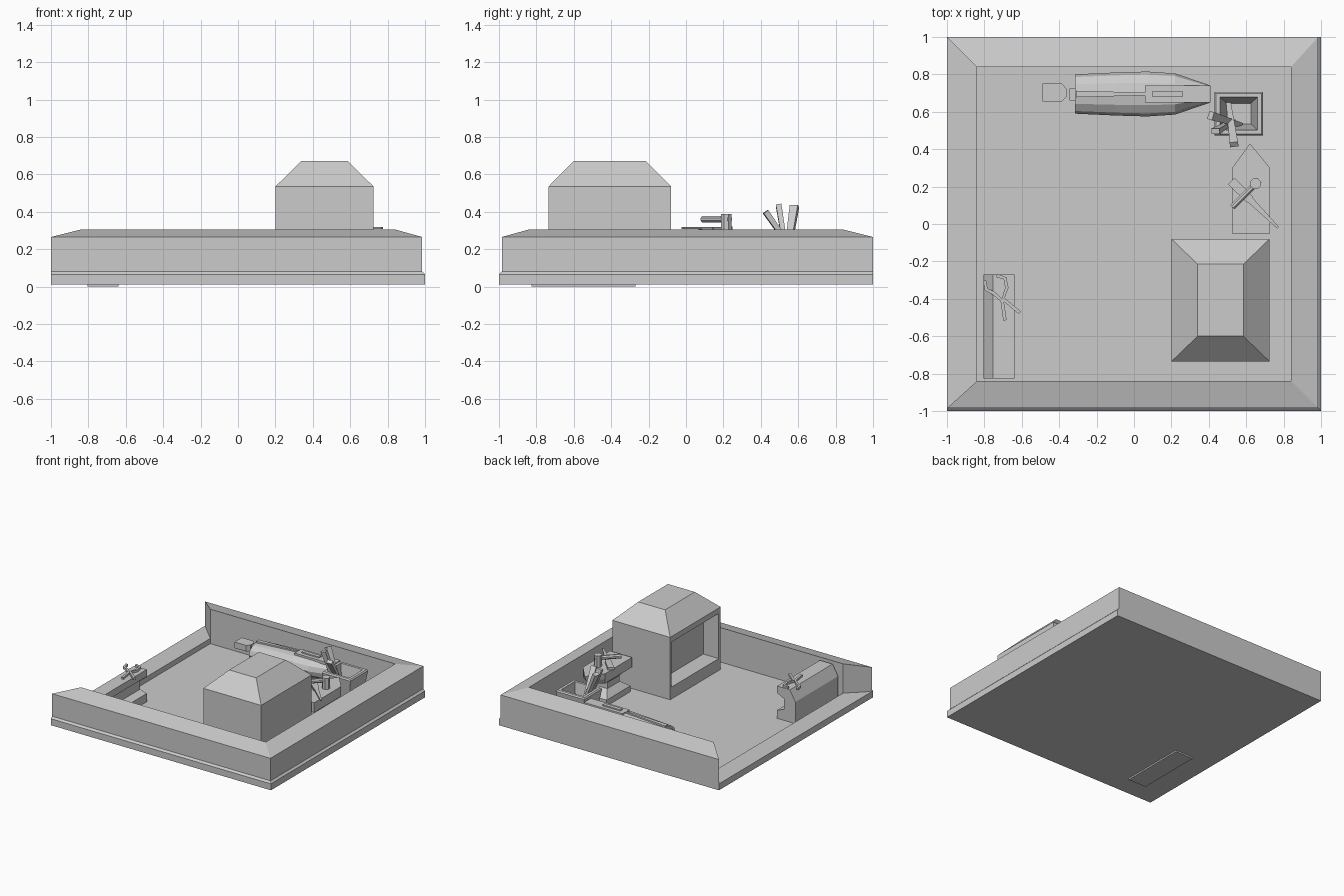
import bpy, bmesh, math
from mathutils import Vector

if "Cube" in bpy.data.objects:
    bpy.data.objects.remove(bpy.data.objects["Cube"])


def mesh(name, verts, faces, smooth=False):
    me = bpy.data.meshes.new(name)
    me.from_pydata(verts, [], faces)
    bm = bmesh.new()
    bm.from_mesh(me)
    bmesh.ops.recalc_face_normals(bm, faces=bm.faces)
    bm.to_mesh(me)
    bm.free()
    ob = bpy.data.objects.new(name, me)
    bpy.context.collection.objects.link(ob)
    if smooth:
        me.shade_smooth()
    return ob


def loft(name, rings, closed=False):
    """Skin equal-length rings of points; cap the ends unless closed."""
    n, m = len(rings[0]), len(rings)
    faces = [(i * n + j, i * n + (j + 1) % n, ((i + 1) % m) * n + (j + 1) % n, ((i + 1) % m) * n + j)
             for i in range(m if closed else m - 1) for j in range(n)]
    if not closed:
        faces += [tuple(range(n)), tuple(range((m - 1) * n, m * n))]
    return mesh(name, [p for r in rings for p in r], faces)


def rect(x0, x1, y0, y1, z):
    return [(x0, y0, z), (x1, y0, z), (x1, y1, z), (x0, y1, z)]


def box(name, x0, x1, y0, y1, z0, z1):
    return loft(name, [rect(x0, x1, y0, y1, z0), rect(x0, x1, y0, y1, z1)])


def rod(name, a, b, w0, w1, t0, t1, sides=4):
    """Tapered bar from a to b, w wide and t thick."""
    a, b = Vector(a), Vector(b)
    d = (b - a).normalized()
    ref = Vector((0, 0, 1)) if abs(d.z) < 0.95 else Vector((0, 1, 0))
    u = d.cross(ref).normalized()
    v = u.cross(d)
    k = 1 / math.cos(math.pi / sides) if sides == 4 else 1
    ang = [2 * math.pi * (i + 0.5) / sides for i in range(sides)]
    ring = lambda p, w, t: [p + u * math.cos(q) * w / 2 * k + v * math.sin(q) * t / 2 * k for q in ang]
    return loft(name, [ring(a, w0, t0), ring(b, w1, t1)])


def ribbon(name, pts, w, z0, z1):
    """Flat bar following a path of xy points."""
    rings = []
    for i, p in enumerate(pts):
        q, r = Vector(pts[max(i - 1, 0)]), Vector(pts[min(i + 1, len(pts) - 1)])
        d = (r - q).normalized()
        n = Vector((-d.y, d.x)) * w / 2
        l, s = Vector(p) + n, Vector(p) - n
        rings.append([(l.x, l.y, z0), (s.x, s.y, z0), (s.x, s.y, z1), (l.x, l.y, z1)])
    return loft(name, rings)


# floor slab and low sill on the open left side
box("floor", -1, 1, -1, 1, 0.012, 0.022)
loft("open_sill", [[(-1, s, 0.012), (-0.84, s * 0.84, 0.012), (-0.84, s * 0.84, 0.065), (-1, s, 0.065)]
                   for s in (-1, 1)])

# three mitred walls, with a stepped foot and sloping top
corners = [(-1, -1), (1, -1), (1, 1), (-1, 1)]
profile = [(1, 0.012), (1, 0.065), (0.985, 0.08), (0.985, 0.265), (0.84, 0.305), (0.84, 0.012)]
rings = []
for cx, cy in corners:
    ring = []
    for r, z in profile:
        flush = 1 if 0.9 < r < 1 else r
        ring.append((cx * (r if cx > 0 else flush), cy * (flush if cy > 0 else r), z))
    rings.append(ring)
loft("walls", rings)

# forge body with a recessed mouth on its left side
body = box("forge_body", 0.2, 0.725, -0.735, -0.08, 0.02, 0.535)
cutter = box("forge_cutter", 0.1, 0.34, -0.71, -0.10, 0.12, 0.49)
cutter.hide_render = True
cutter.hide_viewport = True
mod = body.modifiers.new("mouth", "BOOLEAN")
mod.object = cutter
mod.operation = "DIFFERENCE"
mod.solver = "EXACT"
loft("forge_hood", [rect(0.2, 0.725, -0.735, -0.08, 0.535), rect(0.34, 0.585, -0.6, -0.215, 0.672)])

# bellows: rounded tapering bag
rings = []
for x, hw, zt in [(-0.315, 0.105, 0.235), (-0.1, 0.115, 0.245), (0.07, 0.12, 0.25),
                  (0.22, 0.11, 0.25), (0.41, 0.045, 0.245)]:
    n = 12
    rings.append([(x, 0.695 + hw * math.cos(2 * math.pi * i / n),
                   zt - 0.075 + 0.075 * math.sin(2 * math.pi * i / n)) for i in range(n)])
loft("bellows_bag", rings)
for s, x in (("rear", -0.2), ("fore", 0.2)):
    box("bellows_stand_" + s, x - 0.03, x + 0.03, 0.63, 0.76, 0.02, 0.12)
rod("bellows_ridge", (-0.31, 0.695, 0.236), (0.06, 0.695, 0.25), 0.035, 0.015, 0.02, 0.02)
box("bellows_plate", 0.06, 0.41, 0.65, 0.74, 0.235, 0.258)
box("bellows_slot_bar", 0.1, 0.26, 0.68, 0.71, 0.255, 0.268)
box("bellows_neck", -0.345, -0.31, 0.66, 0.725, 0.15, 0.21)

# small block behind the bellows
loft("bellows_handle", [[(-0.49, 0.655, z), (-0.385, 0.655, z), (-0.362, 0.68, z), (-0.362, 0.725, z),
                         (-0.385, 0.75, z), (-0.49, 0.75, z)] for z in (0.15, 0.2)])

# square tapered bucket with sticks
cx, cy = 0.56, 0.59
rings = [rect(cx - a, cx + a, cy - b, cy + b, z) for a, b, z in
         [(0.09, 0.08, 0.022), (0.13, 0.116, 0.262), (0.122, 0.108, 0.272),
          (0.1, 0.088, 0.272), (0.065, 0.055, 0.06)]]
loft("bucket", rings)
for i, (a, b) in enumerate([((0.57, 0.53, 0.1), (0.41, 0.58, 0.43)),
                            ((0.53, 0.55, 0.1), (0.435, 0.495, 0.435)),
                            ((0.505, 0.65, 0.08), (0.535, 0.425, 0.4))]):
    rod("stick_%d" % (i + 1), a, b, 0.025, 0.045, 0.02, 0.03)

# anvil: foot, waist and flaring face
rings = [rect(0.625 - a, 0.625 + a, y0, y1, z) for a, y0, y1, z in
         [(0.1, -0.03, 0.28, 0.022), (0.1, -0.03, 0.28, 0.07), (0.05, 0.04, 0.2, 0.12),
          (0.05, 0.04, 0.2, 0.17), (0.1, -0.05, 0.29, 0.225)]]
loft("anvil_base", rings)
outline = [(0.525, -0.05), (0.727, -0.05), (0.727, 0.3), (0.62, 0.43), (0.525, 0.3)]
loft("anvil_face", [[(x, y if y < 0.4 else y - d, z) for x, y in outline]
                    for z, d in ((0.215, 0.06), (0.25, 0.02), (0.295, 0))])

# hammer and blade lying on the anvil
rod("hammer_handle", (0.525, 0.09, 0.36), (0.67, 0.235, 0.36), 0.035, 0.035, 0.035, 0.035, 8)
rod("hammer_head", (0.65, 0.215, 0.296), (0.65, 0.215, 0.387), 0.062, 0.062, 0.062, 0.062, 8)
rod("blade_tang", (0.52, 0.23, 0.31), (0.62, 0.13, 0.31), 0.05, 0.045, 0.02, 0.018)
rod("blade", (0.62, 0.13, 0.312), (0.77, -0.02, 0.314), 0.035, 0.012, 0.014, 0.01)

# work bench with a recessed front and projecting foot
prof = [(-0.805, 0), (-0.64, 0), (-0.64, 0.09), (-0.7, 0.11), (-0.7, 0.2), (-0.64, 0.23),
        (-0.64, 0.287), (-0.755, 0.287), (-0.805, 0.2)]
loft("work_bench", [[(x, y, z) for x, z in prof] for y in (-0.825, -0.27)])

# tongs on the bench
ribbon("tongs_arm_a", [(-0.8, -0.3), (-0.79, -0.35), (-0.75, -0.37), (-0.705, -0.41), (-0.69, -0.515)],
       0.018, 0.285, 0.303)
ribbon("tongs_arm_b", [(-0.735, -0.275), (-0.69, -0.29), (-0.68, -0.34), (-0.7, -0.4), (-0.61, -0.475)],
       0.018, 0.287, 0.306)
